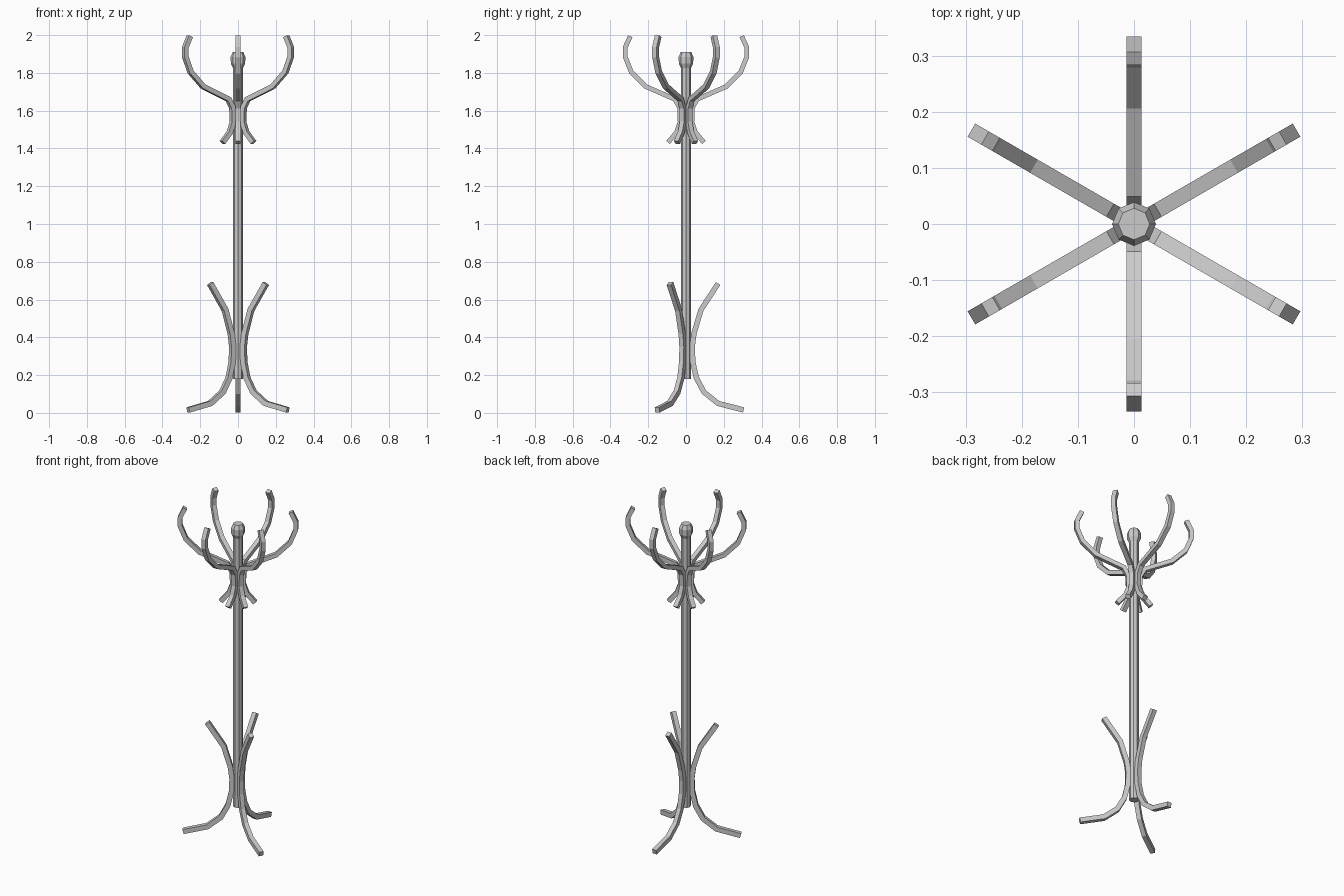
import bpy, bmesh
from math import sin, cos, radians, pi
from mathutils import Vector

if "Cube" in bpy.data.objects:
    bpy.data.objects.remove(bpy.data.objects["Cube"])


def finish(bm, name):
    bmesh.ops.recalc_face_normals(bm, faces=bm.faces)
    me = bpy.data.meshes.new(name)
    bm.to_mesh(me)
    bm.free()
    ob = bpy.data.objects.new(name, me)
    bpy.context.collection.objects.link(ob)
    return ob


def bent_bar(name, path, width, thick, angle):
    """Sweep a rectangle along an (r, z) path with mitred joints, turned about z."""
    pts = [Vector(p) for p in path]
    bm = bmesh.new()
    out = Vector((cos(radians(angle)), sin(radians(angle)), 0))
    side = Vector((-out.y, out.x, 0)) * width / 2
    rings = []
    for i, p in enumerate(pts):
        a = (p - pts[i - 1]).normalized() if i else (pts[1] - p).normalized()
        b = (pts[i + 1] - p).normalized() if i < len(pts) - 1 else a
        t = (a + b).normalized()
        n = Vector((t.y, -t.x)) * (thick / 2) / t.dot(a)
        ring = []
        for sn, ss in ((1, 1), (1, -1), (-1, -1), (-1, 1)):
            q = p + n * sn
            ring.append(bm.verts.new(out * q.x + side * ss + Vector((0, 0, q.y))))
        rings.append(ring)
    for r0, r1 in zip(rings, rings[1:]):
        for k in range(4):
            bm.faces.new((r0[k], r0[(k + 1) % 4], r1[(k + 1) % 4], r1[k]))
    bm.faces.new(rings[0])
    bm.faces.new(rings[-1])
    return finish(bm, name)


def turned(name, profile, sides=8):
    """Faceted solid of revolution from an (r, z) profile, capped at both ends."""
    bm = bmesh.new()
    rings = [[bm.verts.new((r * cos(2 * pi * k / sides), r * sin(2 * pi * k / sides), z))
              for k in range(sides)] for r, z in profile]
    for r0, r1 in zip(rings, rings[1:]):
        for k in range(sides):
            j = (k + 1) % sides
            bm.faces.new((r0[k], r0[j], r1[j], r1[k]))
    bm.faces.new(rings[0])
    bm.faces.new(rings[-1])
    return finish(bm, name)


# Central pole and knob
turned("pole", [(0.027, 0.18), (0.027, 1.85)])
turned("knob", [(0.026, 1.825), (0.038, 1.85), (0.039, 1.885), (0.028, 1.91)])

# Six curved coat hooks
hook = [(0.295, 1.994), (0.322, 1.935), (0.322, 1.885), (0.29, 1.805), (0.213, 1.728),
        (0.058, 1.66), (0.034, 1.615), (0.031, 1.54), (0.05, 1.485), (0.095, 1.432)]
for i in range(6):
    bent_bar(f"hook_{i + 1}", hook, 0.027, 0.025, 30 + 60 * i)

# Three splayed legs
leg = [(0.17, 0.685), (0.079, 0.545), (0.042, 0.42), (0.033, 0.35), (0.036, 0.27),
       (0.055, 0.185), (0.095, 0.11), (0.17, 0.05), (0.305, 0.0155)]
for i in range(3):
    bent_bar(f"leg_{i + 1}", leg, 0.027, 0.028, 90 + 120 * i)
